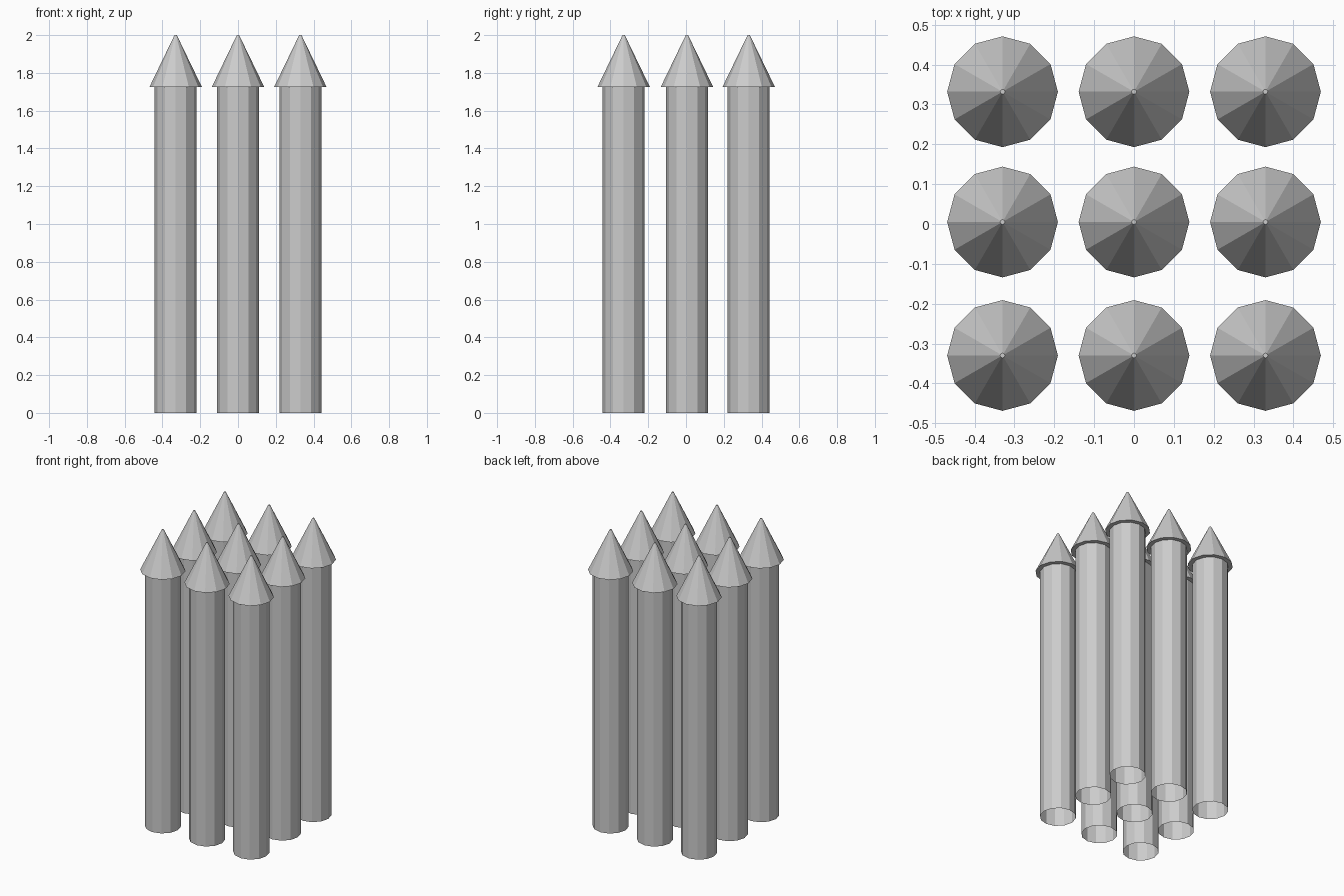
import bpy, bmesh
from math import cos, sin, pi

if "Cube" in bpy.data.objects:
    bpy.data.objects.remove(bpy.data.objects["Cube"])

SIDES = 12


def lathe(name, profile, loc, cap_top=False):
    """Revolve (radius, z) points around z as a low-poly faceted shell."""
    bm = bmesh.new()
    rings = [[bm.verts.new((r * cos(2 * pi * i / SIDES), r * sin(2 * pi * i / SIDES), z))
              for i in range(SIDES)] for r, z in profile]
    for low, high in zip(rings, rings[1:]):
        for i in range(SIDES):
            j = (i + 1) % SIDES
            bm.faces.new((low[i], low[j], high[j], high[i]))
    if cap_top:
        bm.faces.new(rings[-1])
    mesh = bpy.data.meshes.new(name)
    bm.to_mesh(mesh)
    bm.free()
    obj = bpy.data.objects.new(name, mesh)
    obj.location = loc
    bpy.context.collection.objects.link(obj)
    return obj


# 3 x 3 block of rockets: open-bottomed tube plus overhanging nose cone
for y in (-0.33, 0.005, 0.332):
    for x in (-0.33, 0.0, 0.33):
        lathe("tube", [(0.111, 0.0), (0.111, 1.725)], (x, y, 0))
        # under-lip, cone side, blunt tip
        lathe("nose_cone", [(0.111, 1.725), (0.139, 1.725), (0.006, 2.0)],
              (x, y, 0), cap_top=True)
